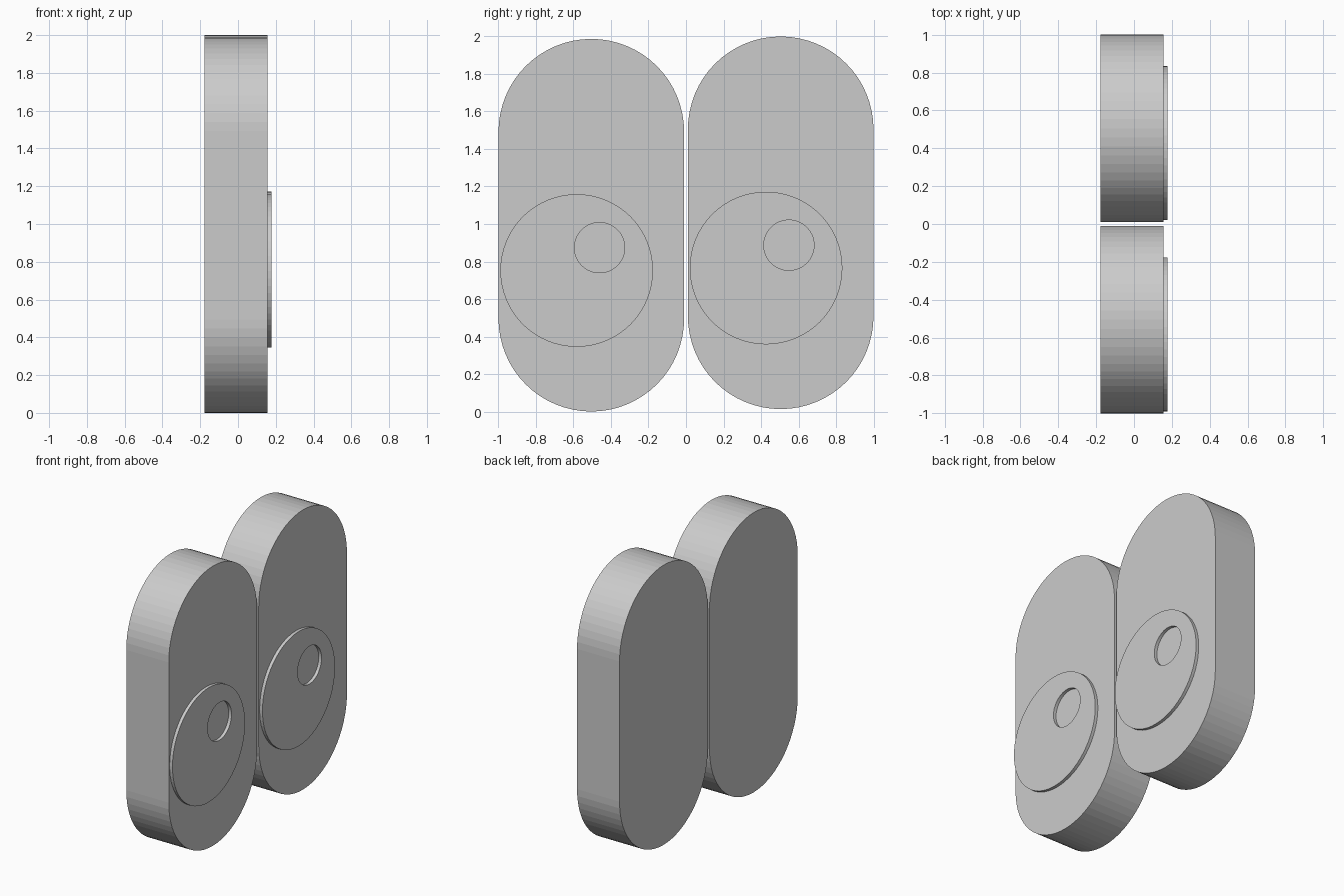
import bpy, bmesh
from math import cos, sin, pi

if "Cube" in bpy.data.objects:
    bpy.data.objects.remove(bpy.data.objects["Cube"])

X_BACK, X_FACE, X_FRONT = -0.178, 0.156, 0.178
SEG = 64


def make_object(name, bm):
    bmesh.ops.recalc_face_normals(bm, faces=bm.faces[:])
    mesh = bpy.data.meshes.new(name)
    bm.to_mesh(mesh)
    bm.free()
    obj = bpy.data.objects.new(name, mesh)
    bpy.context.collection.objects.link(obj)
    return obj


def circle(bm, x, y, z, r):
    return [bm.verts.new((x, y + r * cos(2 * pi * i / SEG), z + r * sin(2 * pi * i / SEG)))
            for i in range(SEG)]


def bridge(bm, a, b):
    n = len(a)
    for i in range(n):
        j = (i + 1) % n
        bm.faces.new((a[i], a[j], b[j], b[i]))


# Upright rounded plate
def eye_plate(name, y, z0, z1, r):
    bm = bmesh.new()
    half = SEG // 2
    profile = [(y + r * cos(pi * i / half), z1 - r + r * sin(pi * i / half)) for i in range(half + 1)]
    profile += [(y - r * cos(pi * i / half), z0 + r - r * sin(pi * i / half)) for i in range(half + 1)]
    back, front = [[bm.verts.new((x, py, pz)) for py, pz in profile] for x in (X_BACK, X_FACE)]
    bridge(bm, back, front)
    bm.faces.new(back)
    bm.faces.new(front)
    return make_object(name, bm)


# Thin raised disc with an off-centre round hole for the highlight
def pupil(name, y, z):
    bm = bmesh.new()
    x0 = X_FACE - 0.003
    hy, hz, hr, r = y + 0.122, z + 0.122, 0.134, 0.407
    rings = [circle(bm, x0, y, z, r), circle(bm, X_FRONT, y, z, r),
             circle(bm, X_FRONT, hy, hz, hr), circle(bm, x0, hy, hz, hr)]
    for i in range(4):
        bridge(bm, rings[i], rings[(i + 1) % 4])
    return make_object(name, bm)


# The right eye sits slightly higher than the left
for side, y, lift in (("left", -0.505, 0.0), ("right", 0.505, 0.013)):
    eye_plate(side + "_eye_plate", y, lift, 1.987 + lift, 0.495)
    pupil(side + "_pupil", y - 0.078, 0.752 + lift)
